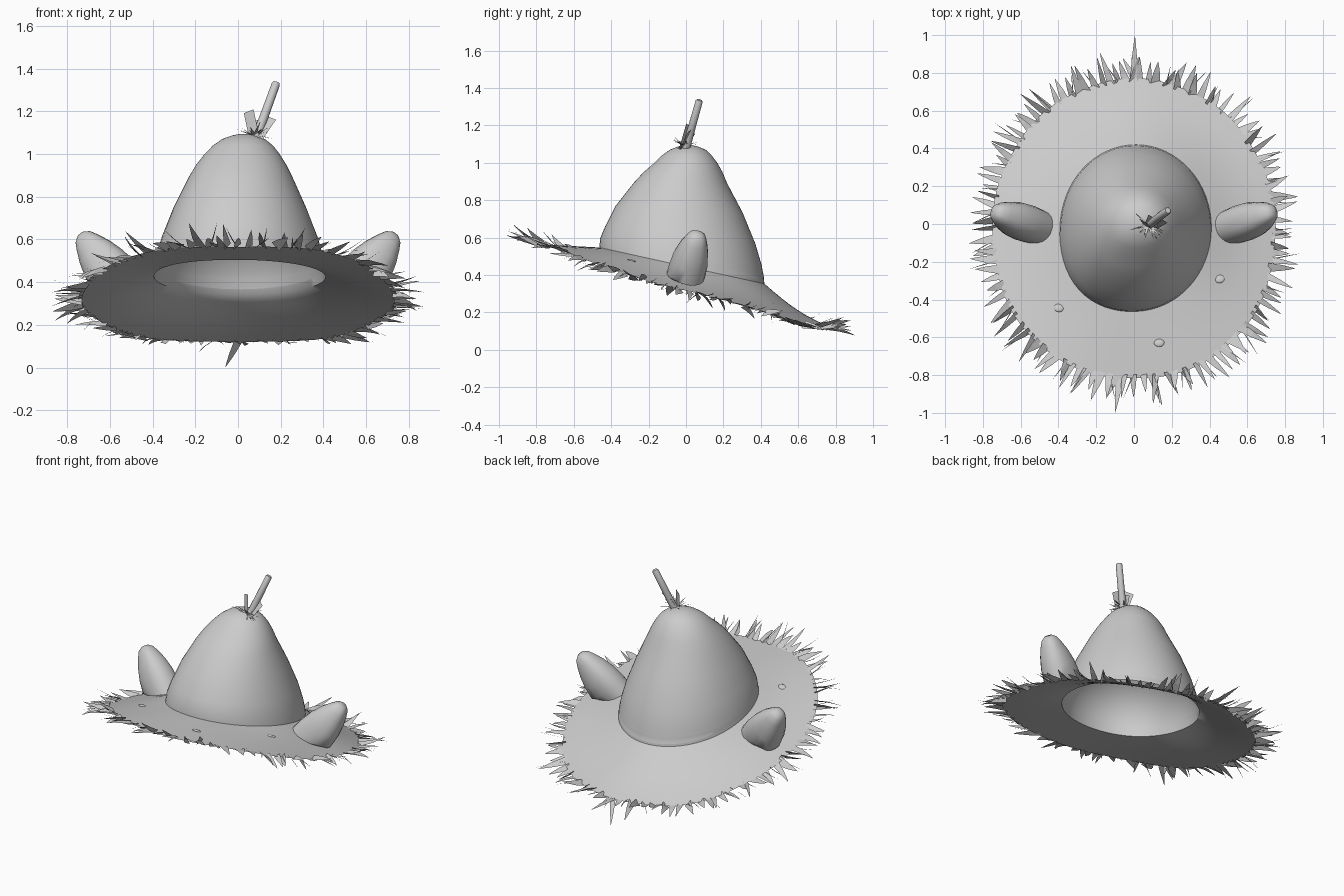
import bpy
import bmesh
import random
from math import sin, cos, pi, tau, copysign
from mathutils import Vector

random.seed(4)
if "Cube" in bpy.data.objects:
    bpy.data.objects.remove(bpy.data.objects["Cube"])

mat = bpy.data.materials.new("straw_grey")
mat.use_nodes = True
GREY = (0.6, 0.6, 0.6, 1)
mat.diffuse_color = GREY
mat.node_tree.nodes["Principled BSDF"].inputs["Base Color"].default_value = GREY


def finish(bm, name, solid=True):
    if solid:
        bmesh.ops.recalc_face_normals(bm, faces=bm.faces)
    mesh = bpy.data.meshes.new(name)
    bm.to_mesh(mesh)
    bm.free()
    mesh.materials.append(mat)
    ob = bpy.data.objects.new(name, mesh)
    bpy.context.collection.objects.link(ob)
    if solid:
        bpy.ops.object.select_all(action='DESELECT')
        ob.select_set(True)
        bpy.context.view_layer.objects.active = ob
        bpy.ops.object.shade_smooth_by_angle(angle=0.9)


def loft(rings, cap_start=False, cap_end=False):
    """Skin a list of closed point rings."""
    bm = bmesh.new()
    rows = [[bm.verts.new(p) for p in ring] for ring in rings]
    n = len(rows[0])
    for a, b in zip(rows, rows[1:]):
        for i in range(n):
            j = (i + 1) % n
            bm.faces.new((a[i], a[j], b[j], b[i]))
    if cap_start:
        bm.faces.new(rows[0][::-1])
    if cap_end:
        bm.faces.new(rows[-1])
    return bm


SEG = 64
ANGLES = [tau * i / SEG for i in range(SEG)]
UP = Vector((0, 0, 1))


# Crown: leaning rings, fuller at one corner, whose tilt fades towards the top
def crown_ring(z, cx, cy, rx, ry, tilt):
    pts = []
    for a in ANGLES:
        k = 1 + .06 * max(0, cos(a - 1.25 * pi)) ** 6
        y = cy + k * ry * sin(a)
        pts.append(Vector((cx + k * rx * cos(a), y, z - tilt * y)))
    return pts


crown_rings = [
    (.445, .01, -.02, .40, .44, .22), (.52, .01, -.025, .388, .43, .17),
    (.61, .01, -.03, .362, .40, .11), (.75, .01, -.036, .308, .338, .05),
    (.89, .013, -.03, .243, .25, 0), (.95, .016, -.015, .21, .21, 0),
    (1.0, .02, 0, .175, .167, 0), (1.04, .024, .005, .14, .132, 0),
    (1.07, .026, .01, .10, .095, 0), (1.087, .028, .01, .055, .052, 0),
    (1.094, .028, .01, .02, .02, 0),
]
CROWN_FOOT = crown_ring(*crown_rings[0])
finish(loft([crown_ring(*r) for r in crown_rings], cap_end=True), "crown")


# Brim: a tilted, sagging sheet, thicker towards the crown opening
def rim_point(a):
    bulge = .025 if sin(a) < 0 else 0
    k = 1 + bulge * sin(2 * a) ** 2 + .004 * sin(9 * a)
    x, y = .75 * k * cos(a), -.025 + .795 * k * sin(a)
    return Vector((x, y, .337 - .29 * y + .008 * sin(5 * a) - .022 * cos(a) ** 2))


def brim_point(a, t, under=0):
    foot = CROWN_FOOT[round(a / tau * SEG) % SEG]
    p = foot.lerp(rim_point(a), t)
    p.z -= .012 * (1 + sin(a)) * sin(pi * t) + under * (.026 - .016 * sin(a)) * (1 - t)
    return p


STEPS = [t / 8 for t in range(9)]
upper = [[brim_point(a, t) for a in ANGLES] for t in STEPS]
lower = [[brim_point(a, t, 1) for a in ANGLES] for t in reversed(STEPS[:-1])]
# Domed lining that closes the opening from inside
centre = Vector((.01, -.02, .42))
lining = [[centre + (p - centre) * cos(h) + UP * .38 * sin(h) for p in lower[-1]]
          for h in [pi / 2 * i / 10 for i in range(1, 10)]]
finish(loft(upper + lower + lining, cap_end=True), "brim_and_lining")


# Straw blades: bent, tapering flat strips
def blade(bm, base, out, side, length, width, bend):
    prev = None
    for t, w in ((0, 1), (.45, .7), (.8, .3)):
        c = base + out * length * t + bend * t * t
        pair = [bm.verts.new(c - side * width * w / 2), bm.verts.new(c + side * width * w / 2)]
        if prev:
            bm.faces.new((prev[0], prev[1], pair[1], pair[0]))
        prev = pair
    tip = bm.verts.new(base + out * length + bend)
    bm.faces.new((prev[0], prev[1], tip))


bm = bmesh.new()
COUNT = 112
for i in range(COUNT):
    a = tau * (i + random.uniform(-.3, .3)) / COUNT
    out = Vector((cos(a), sin(a), 0))
    tangent = Vector((-sin(a), cos(a), 0))
    base = rim_point(a) - out * .02
    # Blades lift at the front and back and droop at the sides
    lift = (.4 if sin(a) > 0 else .22) * sin(a) ** 2 - .12 * cos(a) ** 2
    direction = (out + tangent * random.uniform(-.3, .3)
                 + UP * (lift - .29 * out.y + random.uniform(-.3, .3))).normalized()
    length = random.uniform(.11, .19) * (.82 + .18 * abs(sin(a)))
    twist = random.uniform(-.9, .9)
    side = (tangent * cos(twist) + UP * sin(twist)).normalized()
    bend = UP * random.uniform(-.04, .03)
    blade(bm, base, direction, side, length, random.uniform(.038, .058), bend)
    # Thin loose strand beside some of the blades
    if i % 3 == 0:
        loose = (direction + tangent * random.uniform(-.5, .5)).normalized()
        blade(bm, base, loose, tangent, length * 1.1, .008, -bend)
# Longest straws at the front, back and bottom
for tip in (Vector((.005, 1, .13)), Vector((-.1, -1, .62)), Vector((-.06, .88, 0))):
    base = rim_point(pi / 2 if tip.y > 0 else 1.5 * pi - .1)
    reach = tip - base
    blade(bm, base, reach.normalized(), Vector((1, 0, 0)), reach.length, .04, Vector())
finish(bm, "straw_fringe", solid=False)


# Ears: upright tapering lobes whose undersides rest on the brim
def ear(name, sign):
    start, end = Vector((.53, -.012, .36)), Vector((.72, .06, .605))
    axis = (end - start).normalized()
    across = Vector((-.1, 1, 0))
    across = (across - axis * across.dot(axis)).normalized()
    thick = axis.cross(across)
    # Position along the axis, half width, half thickness
    profile = ((-.12, .07, .09), (0, .092, .125), (.25, .098, .122), (.5, .094, .11),
               (.72, .08, .09), (.9, .062, .065), (1.02, .045, .045), (1.08, .022, .02))
    rings = []
    for t, w, d in profile:
        c = start.lerp(end, t)
        ring = []
        for k in range(20):
            ca, sa = cos(tau * k / 20), sin(tau * k / 20)
            p = (c + across * w * copysign(abs(ca) ** .85, ca)
                 + thick * d * copysign(abs(sa) ** .85, sa))
            p.z = max(p.z, .43 - .35 * (p.x - .41) - .24 * p.y)
            ring.append(Vector((p.x * sign, p.y, p.z)))
        rings.append(ring)
    finish(loft(rings, True, True), name)


ear("left_ear", 1)
ear("right_ear", -1)


# Stem
foot, top = Vector((.08, -.005, 1.06)), Vector((.18, .072, 1.335))
axis = (top - foot).normalized()
u = axis.orthogonal().normalized()
v = axis.cross(u)
rings = []
for t, r in ((0, .023), (.5, .021), (.97, .02), (1, .015)):
    c = foot.lerp(top, t)
    rings.append([c + (u * cos(tau * k / 12) + v * sin(tau * k / 12)) * r for k in range(12)])
finish(loft(rings, True, True), "stem")

# Broad leaves and fine straw tuft around the stem
bm = bmesh.new()
for tip in (Vector((.05, .015, 1.2)), Vector((.155, .02, 1.17)), Vector((.1, .035, 1.16))):
    root = Vector((.08, -.025, 1.06))
    grow = tip - root
    side = grow.cross(Vector((.6, 1, 0))).normalized() * .028
    bm.faces.new([bm.verts.new(p) for p in (root - side, root + side, tip + side, tip - side)])
for i in range(34):
    a = random.uniform(0, tau)
    out = Vector((cos(a), .65 * sin(a), random.uniform(-.2, .6))).normalized()
    side = out.cross(UP).normalized()
    blade(bm, Vector((.075, -.005, 1.085)), out, side, random.uniform(.06, .11),
          .014, UP * random.uniform(-.03, .01))
finish(bm, "stem_tuft", solid=False)

# Small shallow bumps on top of the brim
bm = bmesh.new()
for a, t in ((5.75, .3), (3.9, .4), (4.95, .5)):
    c = brim_point(a, t)
    made = bmesh.ops.create_uvsphere(bm, u_segments=12, v_segments=6, radius=.028)
    for vert in made["verts"]:
        x, y, z = vert.co
        vert.co = c + Vector((x, y * .8, max(z, 0) * .3 - .29 * y * .8))
finish(bm, "brim_bumps")
